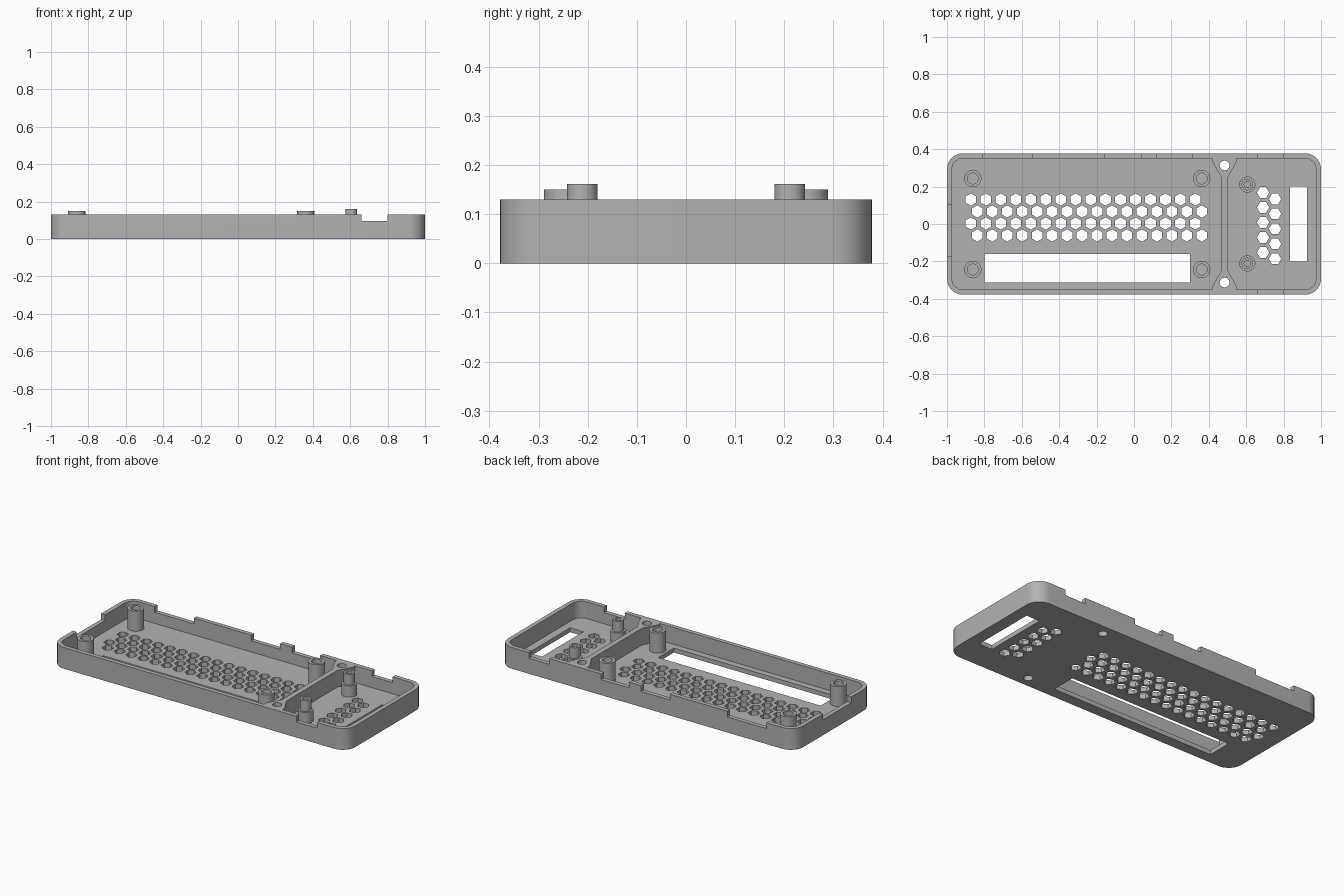
import bpy, bmesh, math
from mathutils import Matrix

if "Cube" in bpy.data.objects:
    bpy.data.objects.remove(bpy.data.objects["Cube"], do_unlink=True)

grey = bpy.data.materials.new("Case Grey")
grey.use_nodes = True
colour = (0.45, 0.45, 0.45, 1)
grey.diffuse_color = colour
grey.node_tree.nodes["Principled BSDF"].inputs["Base Color"].default_value = colour

HEIGHT, FLOOR, WALL = 0.13, 0.027, 0.027
HALF_X, HALF_Y, CORNER = 1.0, 0.378, 0.085


def prism(bm, outline, z0, z1):
    """Extrude a counter-clockwise outline from z0 to z1."""
    low = [bm.verts.new((x, y, z0)) for x, y in outline]
    high = [bm.verts.new((x, y, z1)) for x, y in outline]
    bm.faces.new(low[::-1])
    bm.faces.new(high)
    n = len(low)
    for i in range(n):
        j = (i + 1) % n
        bm.faces.new((low[i], low[j], high[j], high[i]))


def box(bm, x0, x1, y0, y1, z0, z1):
    prism(bm, [(x0, y0), (x1, y0), (x1, y1), (x0, y1)], z0, z1)


def ring(x, y, r, sides, turn=0.0):
    return [(x + r * math.cos(turn + math.tau * i / sides),
             y + r * math.sin(turn + math.tau * i / sides)) for i in range(sides)]


def rounded(hx, hy, r, steps=10):
    pts = []
    for q, (sx, sy) in enumerate([(1, 1), (-1, 1), (-1, -1), (1, -1)]):
        for i in range(steps + 1):
            a = math.pi / 2 * (q + i / steps)
            pts.append((sx * (hx - r) + r * math.cos(a), sy * (hy - r) + r * math.sin(a)))
    return pts


def make(name, bm):
    mesh = bpy.data.meshes.new(name)
    bm.to_mesh(mesh)
    bm.free()
    obj = bpy.data.objects.new(name, mesh)
    bpy.context.collection.objects.link(obj)
    mesh.materials.append(grey)
    return obj


def combine(target, bm, operation, name):
    """Apply a boolean made from a temporary solid."""
    tool = make(name, bm)
    tool.hide_render = True
    mod = target.modifiers.new(name, "BOOLEAN")
    mod.operation, mod.object, mod.solver = operation, tool, "EXACT"
    bpy.context.view_layer.objects.active = target
    bpy.ops.object.modifier_apply(modifier=name)
    bpy.data.objects.remove(tool, do_unlink=True)


# Tray: rounded block, hollowed from above
bm = bmesh.new()
prism(bm, rounded(HALF_X, HALF_Y, CORNER), 0, HEIGHT)
tray = make("case_tray", bm)
bm = bmesh.new()
prism(bm, rounded(HALF_X - WALL, HALF_Y - WALL, CORNER - WALL), FLOOR, HEIGHT + 0.1)
combine(tray, bm, "DIFFERENCE", "hollow")

# Divider that flares into a screw boss at each end
MID = 0.484
right_edge = [(0.063, -0.365), (0.063, -0.33), (0.016, -0.245),
              (0.016, 0.245), (0.063, 0.33), (0.063, 0.365)]
outline = [(MID + x, y) for x, y in right_edge] + [(MID - x, y) for x, y in right_edge[::-1]]
bm = bmesh.new()
prism(bm, outline, FLOOR / 2, HEIGHT)
combine(tray, bm, "UNION", "divider")

# Rim notches along the back, front and right-hand walls
bm = bmesh.new()
SILL = 0.095
for x0, x1 in [(-0.81, -0.545), (-0.155, 0.04), (0.12, 0.31), (0.66, 0.80)]:
    box(bm, x0, x1, HALF_Y - WALL - 0.002, HALF_Y + 0.05, SILL, HEIGHT + 0.1)
box(bm, 0.66, 0.80, -HALF_Y - 0.05, -HALF_Y + WALL + 0.002, SILL, HEIGHT + 0.1)
box(bm, -1.05, -1 + WALL + 0.002, -0.17, 0.105, SILL, HEIGHT + 0.1)
combine(tray, bm, "DIFFERENCE", "notches")

# Floor openings: two windows, screw holes and hexagonal vents
bm = bmesh.new()
LOW, HIGH = -0.05, 0.06
box(bm, -0.80, 0.30, -0.312, -0.16, LOW, HIGH)
box(bm, 0.835, 0.925, -0.20, 0.20, LOW, HIGH)
for y in (-0.313, 0.313):
    prism(bm, ring(MID, y, 0.026, 32), LOW, HEIGHT + 0.1)
for row in range(4):
    for col in range(16):
        x = -0.872 + 0.08 * col + 0.034 * (row % 2)
        prism(bm, ring(x, 0.131 - 0.064 * row, 0.033, 6, math.pi / 6), LOW, HIGH)
for col in range(2):
    for row in range(5):
        prism(bm, ring(0.69 + 0.064 * col, 0.168 - 0.034 * col - 0.08 * row, 0.033, 6), LOW, HIGH)
combine(tray, bm, "DIFFERENCE", "openings")


def lathe(name, x, y, profile, sides=32):
    """Spin a radius/height profile around a vertical axis."""
    bm = bmesh.new()
    verts = [bm.verts.new((r, 0, z)) for r, z in profile]
    edges = [bm.edges.new(pair) for pair in zip(verts, verts[1:])]
    bmesh.ops.spin(bm, geom=verts + edges, cent=(0, 0, 0), axis=(0, 0, 1),
                   angle=math.tau, steps=sides)
    bmesh.ops.remove_doubles(bm, verts=bm.verts, dist=0.0001)
    bmesh.ops.recalc_face_normals(bm, faces=bm.faces)
    bmesh.ops.transform(bm, matrix=Matrix.Translation((x, y, 0)), verts=bm.verts)
    return make(name, bm)


# Standoffs: four wide sleeves and two slim stepped posts, all with blind bores
BASE = FLOOR - 0.005
wide = [(0, BASE), (0.046, BASE), (0.046, 0.15), (0.029, 0.15), (0.029, 0.04), (0, 0.04)]
slim = [(0, BASE), (0.043, BASE), (0.043, 0.095), (0.031, 0.095), (0.031, 0.161),
        (0.017, 0.161), (0.017, 0.06), (0, 0.06)]
parts = [tray]
for side, sy in (("front", -1), ("back", 1)):
    parts.append(lathe(side + "_right_standoff", -0.862, sy * 0.243, wide))
    parts.append(lathe(side + "_middle_standoff", 0.362, sy * 0.243, wide))
    parts.append(lathe(side + "_left_post", 0.606, sy * 0.211, slim))

# Smooth rounded surfaces, keep edges crisp
bpy.ops.object.select_all(action="DESELECT")
for obj in parts:
    obj.select_set(True)
bpy.context.view_layer.objects.active = tray
bpy.ops.object.shade_smooth_by_angle(angle=math.radians(30))
